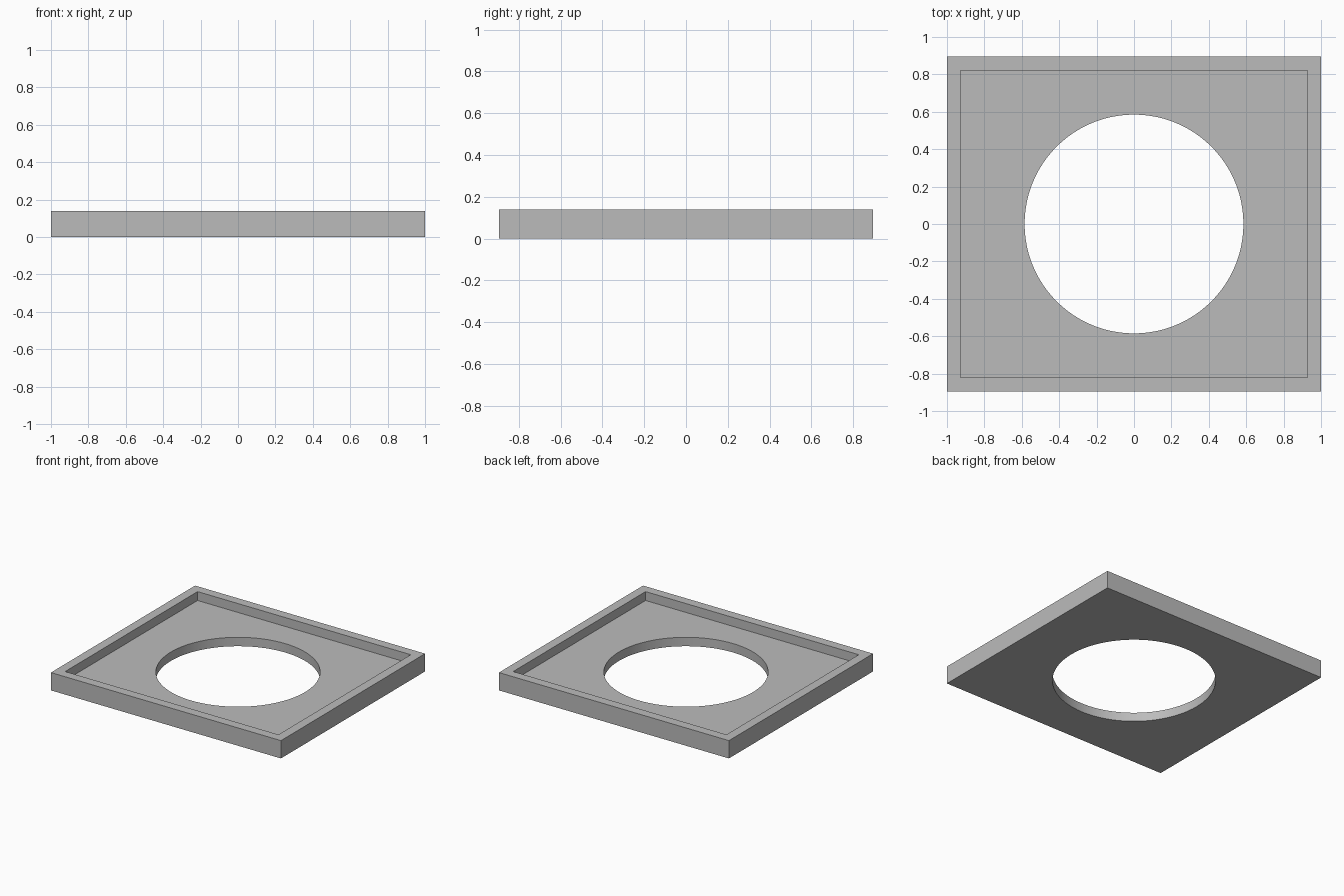
import bpy

cube = bpy.data.objects.get("Cube")
if cube:
    bpy.data.objects.remove(cube, do_unlink=True)

# Overall sizes
LENGTH, WIDTH, HEIGHT = 2.0, 1.79, 0.14
RIM, FLOOR, HOLE_RADIUS = 0.073, 0.07, 0.585

grey = bpy.data.materials.new("plain_grey")
grey.use_nodes = True
colour = (0.5, 0.5, 0.5, 1)
grey.diffuse_color = colour
grey.node_tree.nodes["Principled BSDF"].inputs["Base Color"].default_value = colour


def box(name, size, bottom):
    """Centred box whose underside sits at the given height."""
    bpy.ops.mesh.primitive_cube_add(size=1, location=(0, 0, bottom + size[2] / 2))
    obj = bpy.context.object
    obj.name = name
    obj.scale = size
    bpy.ops.object.transform_apply(location=True, rotation=False, scale=True)
    obj.data.materials.append(grey)
    return obj


def cut(target, cutter):
    """Subtract the cutter from the target, then discard the cutter."""
    cutter.hide_render = True
    bpy.context.view_layer.objects.active = target
    mod = target.modifiers.new("cut", "BOOLEAN")
    mod.operation = "DIFFERENCE"
    mod.solver = "EXACT"
    mod.object = cutter
    bpy.ops.object.modifier_apply(modifier=mod.name)
    bpy.data.objects.remove(cutter, do_unlink=True)


# Rectangular tray body
tray = box("tray_frame", (LENGTH, WIDTH, HEIGHT), 0)

# Shallow pocket leaving a raised rim
cut(tray, box("pocket_cutter", (LENGTH - 2 * RIM, WIDTH - 2 * RIM, HEIGHT), FLOOR))

# Round opening through the floor
bpy.ops.mesh.primitive_cylinder_add(vertices=96, radius=HOLE_RADIUS, depth=1)
hole = bpy.context.object
hole.name = "hole_cutter"
hole.data.materials.append(grey)
cut(tray, hole)

# Smooth the opening wall, keep the edges sharp
bpy.ops.object.select_all(action="DESELECT")
tray.select_set(True)
bpy.context.view_layer.objects.active = tray
bpy.ops.object.shade_smooth_by_angle()
